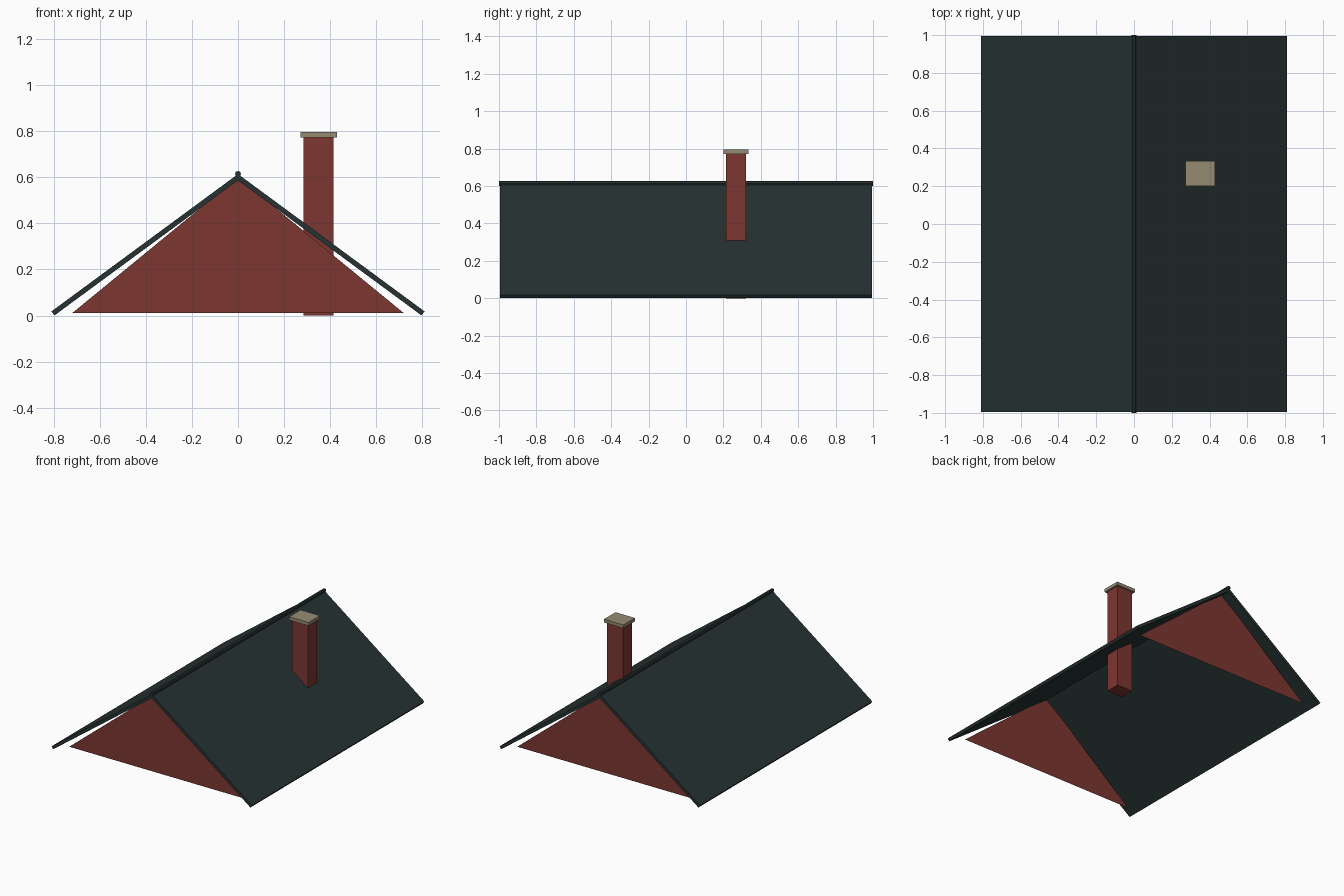
import bpy, bmesh, math
from mathutils import Matrix

if "Cube" in bpy.data.objects:
    bpy.data.objects.remove(bpy.data.objects["Cube"])


def material(name, rgb):
    m = bpy.data.materials.new(name)
    m.diffuse_color = (*rgb, 1)
    m.use_nodes = True
    m.node_tree.nodes["Principled BSDF"].inputs["Base Color"].default_value = m.diffuse_color
    return m


slate = material("dark slate", (0.020, 0.032, 0.032))
brick = material("red brick", (0.205, 0.037, 0.030))
stone = material("tan stone", (0.305, 0.258, 0.168))


def finish(name, bm, mat):
    me = bpy.data.meshes.new(name)
    bm.to_mesh(me)
    bm.free()
    me.materials.append(mat)
    ob = bpy.data.objects.new(name, me)
    bpy.context.collection.objects.link(ob)
    return ob


def box(name, centre, size, mat, tilt=0):
    bm = bmesh.new()
    bmesh.ops.create_cube(bm, size=1, matrix=Matrix.Translation(centre)
                          @ Matrix.Rotation(tilt, 4, 'Y') @ Matrix.Diagonal((*size, 1)))
    return finish(name, bm, mat)


# Roof slopes: thin slabs from ridge to eave
RUN, EAVE, RIDGE, THICK = 0.803, 0.009, 0.60, 0.022
rise = RIDGE - EAVE
pitch = math.atan2(rise, RUN)
for side, label in ((-1, "left"), (1, "right")):
    box(label + "_roof_slope", (side * RUN / 2, 0, (RIDGE + EAVE) / 2),
        (math.hypot(RUN, rise), 1.99, THICK), slate, side * pitch)

# Rounded ridge cap along the top
bm = bmesh.new()
bmesh.ops.create_cone(bm, cap_ends=True, segments=8, radius1=0.013, radius2=0.013, depth=2,
                      matrix=Matrix.Translation((0, 0, 0.614)) @ Matrix.Rotation(math.pi / 2, 4, 'X'))
finish("ridge_cap", bm, slate)

# Brick gable triangles, set in from the roof ends
for side, label in ((-1, "front"), (1, "back")):
    bm = bmesh.new()
    pts = [(side * x, side * 0.92, z) for x, z in ((0.72, 0.01), (-0.72, 0.01), (0, 0.60))]
    bm.faces.new([bm.verts.new(p) for p in pts])
    bm.normal_update()
    for f in bm.faces:
        if f.normal.y * side < 0:
            f.normal_flip()
    finish(label + "_gable", bm, brick)

# Chimney passing through the right slope, with stone cap
box("chimney", (0.35, 0.268, 0.386), (0.13, 0.106, 0.772), brick)
box("chimney_cap", (0.35, 0.268, 0.784), (0.157, 0.133, 0.024), stone)
